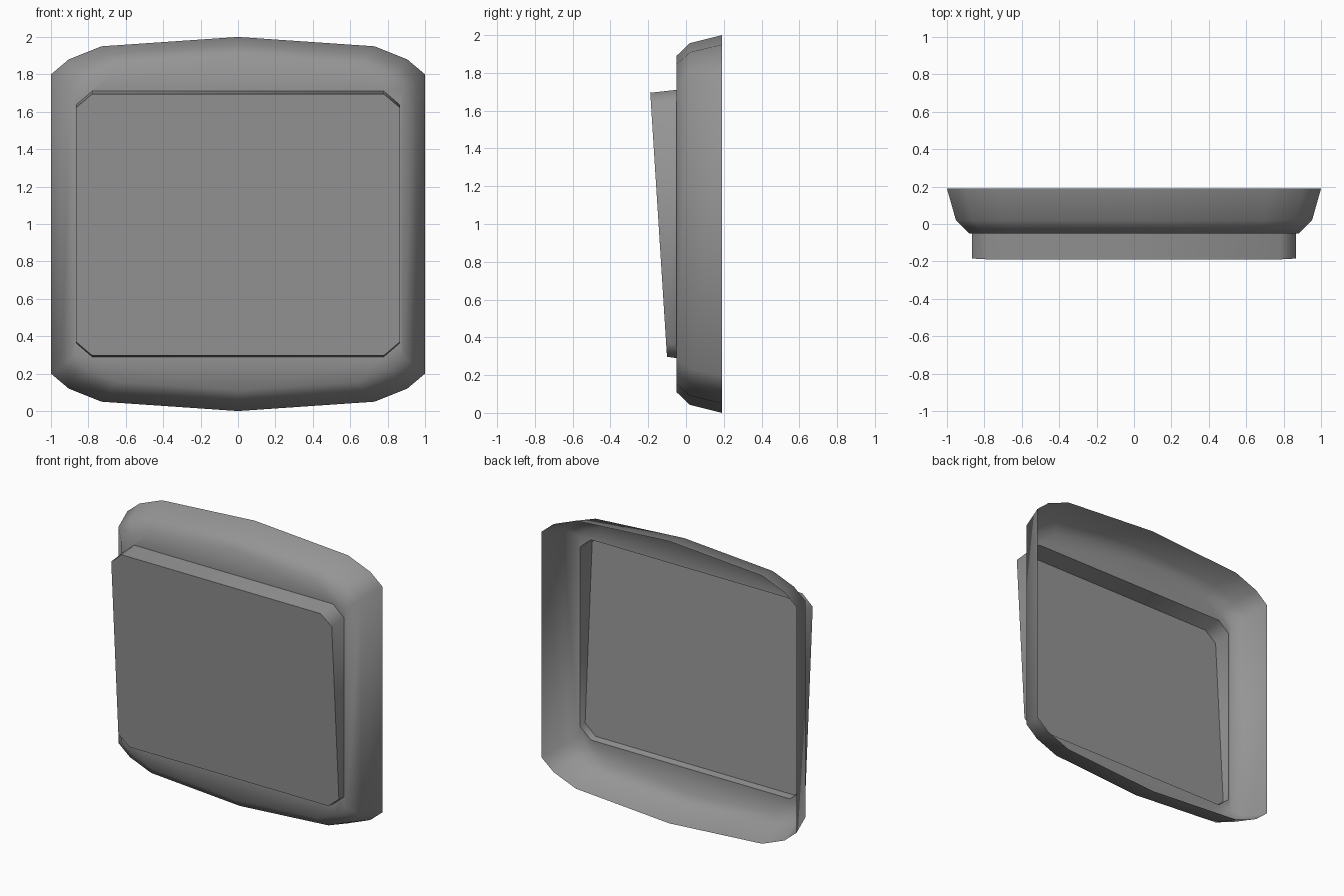
import bpy, bmesh, math

cube = bpy.data.objects.get("Cube")
if cube:
    bpy.data.objects.remove(cube, do_unlink=True)

grey = bpy.data.materials.new("mid_grey")
grey.use_nodes = True
colour = (0.3, 0.3, 0.3, 1)
grey.diffuse_color = colour
grey.node_tree.nodes["Principled BSDF"].inputs["Base Color"].default_value = colour


def mirrored(quarter):
    """Mirror a top-right quarter outline (x, z from centre) into a full loop."""
    half = quarter + [(x, -z) for x, z in reversed(quarter)]
    return half + [(-x, z) for x, z in reversed(half) if x > 0]


def ring(bm, outline, depth, sx=1, sz=1):
    """Closed loop of vertices; depth gives y for a height."""
    verts = [bm.verts.new((x * sx, depth(z * sz), 1 + z * sz)) for x, z in outline]
    edges = [bm.edges.new((v, verts[i - 1])) for i, v in enumerate(verts)]
    return verts, edges


def skin(bm, a, b):
    """Quads between two loops of equal length."""
    for i in range(len(a)):
        bm.faces.new((a[i - 1], a[i], b[i], b[i - 1]))


def finish(bm, name):
    bmesh.ops.recalc_face_normals(bm, faces=bm.faces)
    front = [f for f in bm.faces if abs(f.normal.y) > 0.9]
    if sum(f.normal.y * f.calc_area() for f in front) > 0:
        bmesh.ops.reverse_faces(bm, faces=bm.faces)
    mesh = bpy.data.meshes.new(name)
    bm.to_mesh(mesh)
    bm.free()
    mesh.materials.append(grey)
    obj = bpy.data.objects.new(name, mesh)
    bpy.context.collection.objects.link(obj)
    bpy.ops.object.select_all(action='DESELECT')
    obj.select_set(True)
    bpy.context.view_layer.objects.active = obj
    bpy.ops.object.shade_smooth_by_angle(angle=math.radians(60))
    return obj


rim = mirrored([(0.73, 0.95), (0.905, 0.88), (1, 0.8)])
# Crown points at the middle of the top and bottom edges
rim = [(0, 1)] + rim[:6] + [(0, -1)] + rim[6:]
panel = mirrored([(0.78, 0.71), (0.865, 0.637)])

# Housing shell: open back, rounded shoulder, flat front with an opening
bm = bmesh.new()
back, _ = ring(bm, rim, lambda z: 0.19)
shoulder, _ = ring(bm, rim, lambda z: 0.02, 0.952, 0.957)
lip, lip_edges = ring(bm, rim, lambda z: -0.05, 0.882, 0.89)
skin(bm, back, shoulder)
skin(bm, shoulder, lip)
_, hole_edges = ring(bm, panel, lambda z: -0.05)
bmesh.ops.bridge_loops(bm, edges=lip_edges + hole_edges)
finish(bm, "housing_shell")

# Raised screen panel with a front face that leans forward at the top
bm = bmesh.new()
base, _ = ring(bm, panel, lambda z: -0.05)
face, _ = ring(bm, panel, lambda z: -0.145 - 0.063 * z, 1, 0.99)
for v in face:
    v.co.z -= 0.008 if v.co.z > 1 else 0
skin(bm, base, face)
bm.faces.new(face)
finish(bm, "screen_panel")
